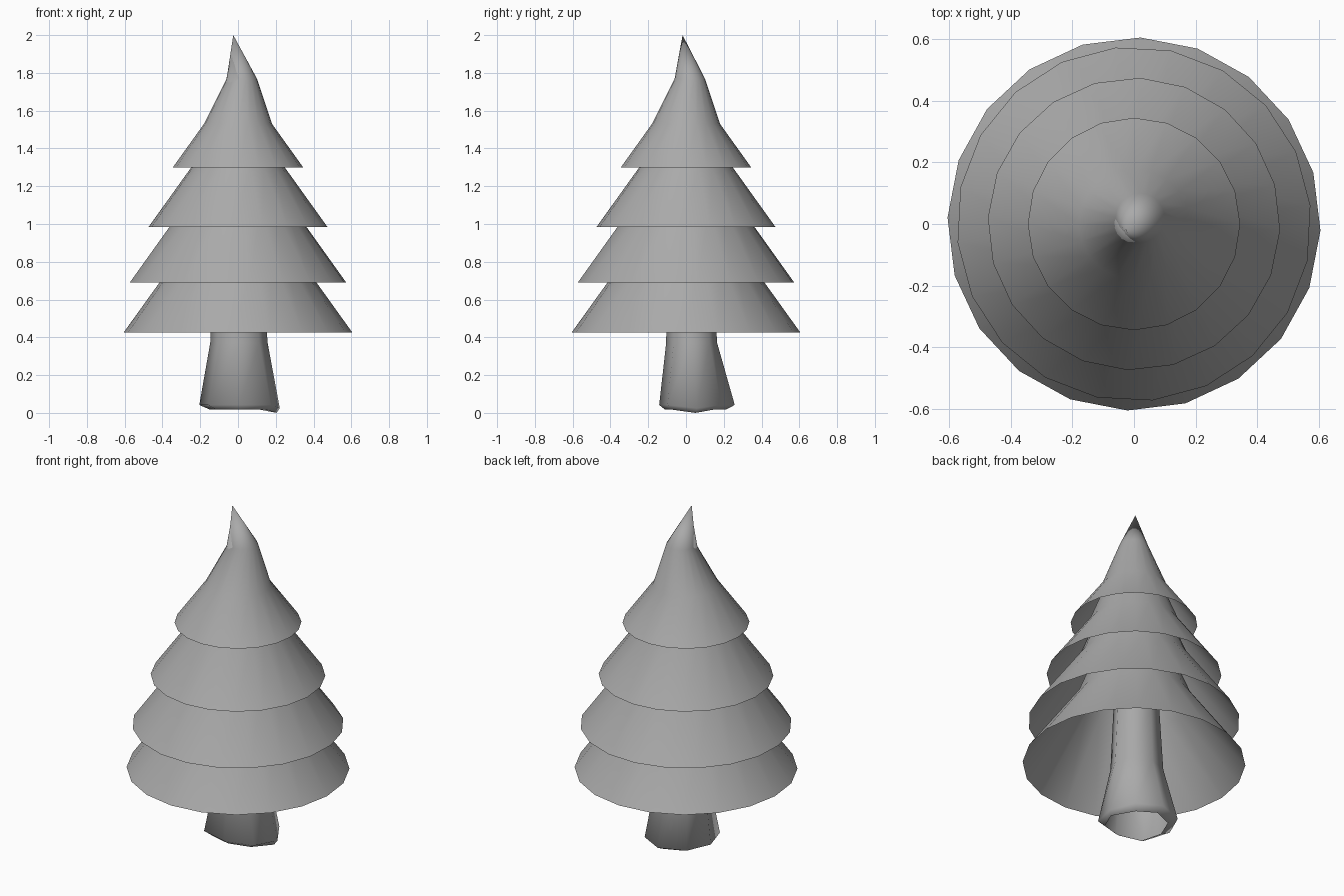
import bpy
import bmesh
from math import cos, sin, radians, tau

cube = bpy.data.objects.get("Cube")
if cube:
    bpy.data.objects.remove(cube, do_unlink=True)

GREY = (0.4, 0.4, 0.4, 1)
grey = bpy.data.materials.new("plain_grey")
grey.use_nodes = True
grey.diffuse_color = GREY
grey.node_tree.nodes["Principled BSDF"].inputs["Base Color"].default_value = GREY


def ring(bm, sides, center, rx, ry, turn=0.0):
    """Horizontal ring of vertices."""
    cx, cy, cz = center
    angles = [turn + tau * i / sides for i in range(sides)]
    return [bm.verts.new((cx + rx * cos(a), cy + ry * sin(a), cz)) for a in angles]


def bridge(bm, low, high):
    """Skin the band between two rings."""
    n = len(low)
    for i in range(n):
        j = (i + 1) % n
        bm.faces.new((low[i], low[j], high[j], high[i]))


def finish(bm, name):
    mesh = bpy.data.meshes.new(name)
    bm.to_mesh(mesh)
    bm.free()
    mesh.materials.append(grey)
    for p in mesh.polygons:
        p.use_smooth = True
    obj = bpy.data.objects.new(name, mesh)
    bpy.context.collection.objects.link(obj)


def branch_tier(name, base_z, radius, turn):
    """Hollow flared cone with a bent tip, in proportion to its radius."""
    sides, s = 20, radius / 0.345
    bm = bmesh.new()
    # height, radius and sideways shift of each ring
    profile = [(0, 0.345, 0), (0.23, 0.18, 0), (0.47, 0.08, 0.02)]
    rings = [ring(bm, sides, (d, d, base_z + h * s), r * s, r * s, radians(turn))
             for h, r, d in profile]
    for low, high in zip(rings, rings[1:]):
        bridge(bm, low, high)
    tip = bm.verts.new((-0.025, -0.018, base_z + 0.7 * s))
    top = rings[-1]
    for i in range(sides):
        bm.faces.new((top[i], top[(i + 1) % sides], tip))
    finish(bm, name)


# Four stacked tiers of branches
branch_tier("bottom_branches", 0.425, 0.606, -2)
branch_tier("lower_branches", 0.69, 0.576, 6)
branch_tier("upper_branches", 0.983, 0.475, -2.5)
branch_tier("top_branches", 1.30, 0.345, 0)

# Leaning trunk, open underneath, with a rounded foot
bm = bmesh.new()
trunk_profile = [
    ((0.012, 0.05, 0.018), 0.162, 0.162),
    ((0.008, 0.058, 0.042), 0.213, 0.2),
    ((0.005, 0.03, 0.37), 0.152, 0.135),
    ((0.0, 0.02, 0.75), 0.13, 0.12),
    ((0.0, 0.0, 1.05), 0.09, 0.09),
]
rings = [ring(bm, 8, *row) for row in trunk_profile]
for low, high in zip(rings, rings[1:]):
    bridge(bm, low, high)

# Uneven foot: one low corner, three corners pushed in or out
rings[0][0].co.x += 0.03
rings[0][0].co.z = 0.0
rings[1][0].co.z = 0.025
for corner, push in ((1, -0.02), (5, 0.02), (7, 0.02)):
    a = tau * corner / 8
    for r in rings[:2]:
        r[corner].co.x += push * cos(a)
        r[corner].co.y += push * sin(a)
finish(bm, "trunk")
